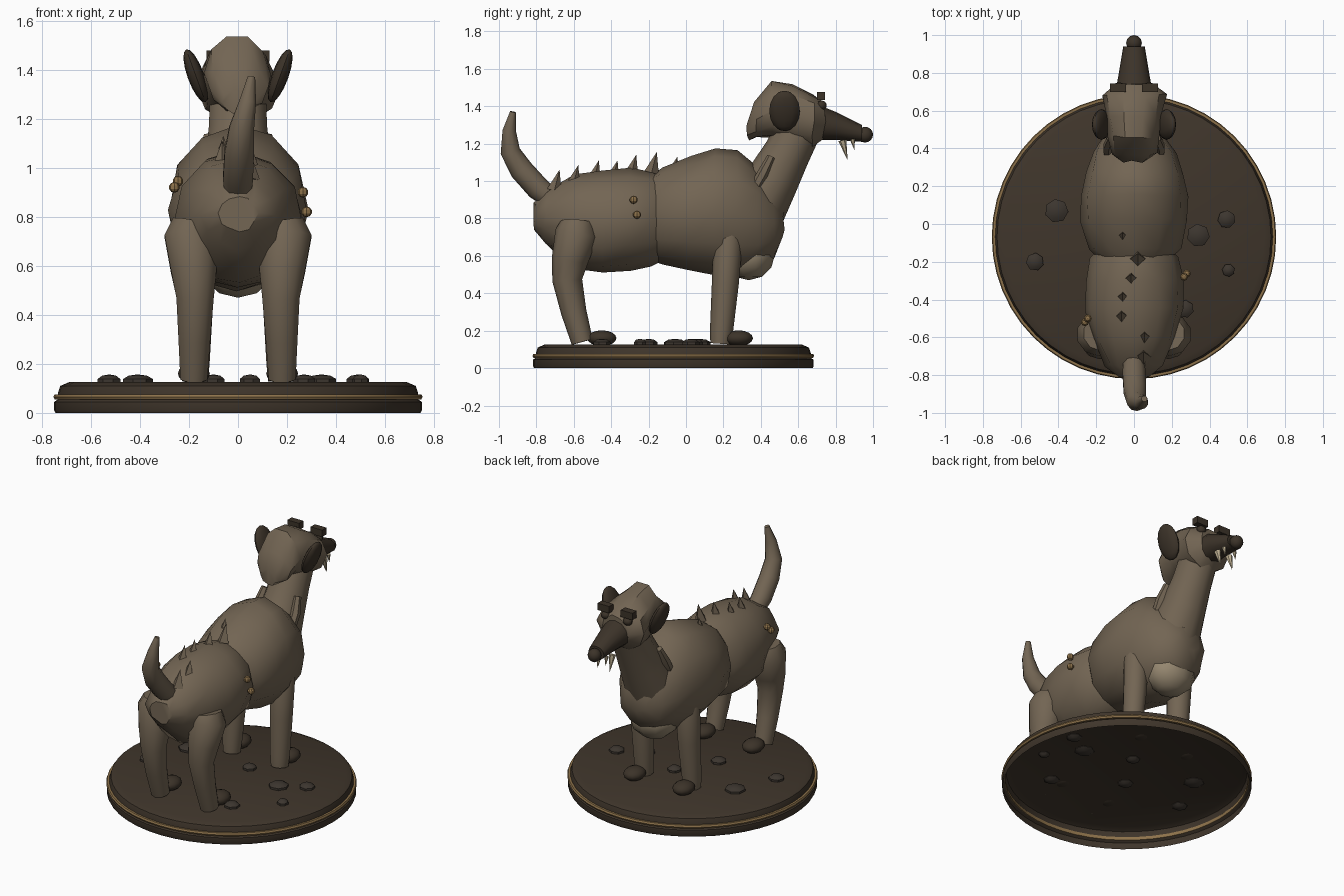
import bpy, bmesh, math, random
from mathutils import Vector, Matrix, Euler

random.seed(4)
if "Cube" in bpy.data.objects:
    bpy.data.objects.remove(bpy.data.objects["Cube"])


def material(name, rgb):
    mat = bpy.data.materials.new(name)
    mat.use_nodes = True
    mat.diffuse_color = (*rgb, 1)
    mat.node_tree.nodes["Principled BSDF"].inputs["Base Color"].default_value = (*rgb, 1)
    return mat


FUR = material("brown_fur", (.17, .13, .087))
DARK = material("dark_brown", (.045, .033, .022))
WOOD = material("dark_wood", (.05, .036, .024))
STONE = material("dark_stone", (.045, .036, .028))
GOLD = material("old_gold", (.27, .17, .07))
PALE = material("pale_fur", (.30, .24, .16))
IVORY = material("ivory", (.5, .42, .28))


def finish(name, bm, mat, angle=40):
    bmesh.ops.recalc_face_normals(bm, faces=bm.faces)
    mesh = bpy.data.meshes.new(name)
    bm.to_mesh(mesh)
    bm.free()
    mesh.materials.append(mat)
    obj = bpy.data.objects.new(name, mesh)
    bpy.context.collection.objects.link(obj)
    if angle:
        bpy.ops.object.select_all(action='DESELECT')
        obj.select_set(True)
        bpy.context.view_layer.objects.active = obj
        bpy.ops.object.shade_smooth_by_angle(angle=math.radians(angle))
    return obj


def skin(bm, rings, capped=True):
    n = len(rings[0])
    for a, b in zip(rings, rings[1:]):
        for i in range(n):
            j = (i + 1) % n
            bm.faces.new((a[i], a[j], b[j], b[i]))
    if capped:
        bm.faces.new(rings[0])
        bm.faces.new(rings[-1])


def body(name, sections, mat=FUR, sides=12, jitter=.008):
    """Loft upright ellipses (y, centre z, half width, half height)."""
    bm = bmesh.new()
    rings = []
    for y, z, rx, rz in sections:
        ring = []
        for i in range(sides):
            a = math.tau * i / sides
            wobble = Vector([random.uniform(-jitter, jitter) for _ in "xyz"])
            ring.append(bm.verts.new(Vector((rx * math.cos(a), y, z + rz * math.sin(a))) + wobble))
        rings.append(ring)
    skin(bm, rings)
    return finish(name, bm, mat)


def limb(name, path, mat=FUR, sides=10):
    """Tapered tube through (x, y, z, radius)."""
    bm = bmesh.new()
    pts = [Vector(p[:3]) for p in path]
    rings = []
    for k, p in enumerate(pts):
        t = (pts[min(k + 1, len(pts) - 1)] - pts[max(k - 1, 0)]).normalized()
        u = t.cross(Vector((1, 0, 0))).normalized()
        v = t.cross(u)
        turn = [math.tau * i / sides for i in range(sides)]
        rings.append([bm.verts.new(p + path[k][3] * (u * math.cos(a) + v * math.sin(a))) for a in turn])
    skin(bm, rings)
    return finish(name, bm, mat)


def place(loc, scale, rot):
    turn = Euler([math.radians(r) for r in rot]).to_matrix().to_4x4()
    return Matrix.Translation(loc) @ turn @ Matrix.Diagonal((*scale, 1))


def ball(name, loc, scale, mat, rot=(0, 0, 0), seg=12, angle=40):
    bm = bmesh.new()
    bmesh.ops.create_uvsphere(bm, u_segments=seg, v_segments=max(5, seg * 2 // 3),
                              radius=1, matrix=place(loc, scale, rot))
    return finish(name, bm, mat, angle)


def spike(name, loc, radius, height, mat, rot=(0, 0, 0), sides=4):
    bm = bmesh.new()
    bmesh.ops.create_cone(bm, cap_ends=True, segments=sides, radius1=radius, radius2=0,
                          depth=height, matrix=place(loc, (1, 1, 1), rot))
    return finish(name, bm, mat, 0)


def lathe(name, profile, mat, sides=48, closed=False):
    bm = bmesh.new()
    rings = []
    for r, z in profile:
        turn = [math.tau * i / sides for i in range(sides)]
        rings.append([bm.verts.new((r * math.cos(a), BASE_Y + r * math.sin(a), z)) for a in turn])
    if closed:
        skin(bm, rings + rings[:1], capped=False)
    else:
        skin(bm, rings, capped=False)
        bm.faces.new(rings[-1])
    return finish(name, bm, mat, 30)


# Round plinth, hollow underneath, with a gold band
BASE_Y = -.068
lathe("plinth", [(.745, 0), (.75, .01), (.75, .045), (.735, .055), (.735, .08),
                 (.725, .11), (.69, .125)], WOOD)
lathe("gold_band", [(.73, .055), (.748, .055), (.753, .065), (.748, .076), (.73, .076)],
      GOLD, closed=True)

# Pebbles
for x, y, r in [(-.41, .07, .066), (-.525, -.2, .05), (.34, -.06, .064), (.49, .025, .05),
                (.5, -.245, .036), (.27, -.45, .05), (-.1, -.2, .05), (.05, .05, .045)]:
    ball("pebble", (x, y, .13), (r, r, .027), STONE, (0, 0, r * 900), seg=7)

# Torso, in two overlapping masses
body("chest", [(-.22, .80, .15, .21), (-.13, .82, .245, .26), (.02, .83, .285, .30),
               (.15, .835, .285, .34), (.27, .83, .26, .335), (.38, .80, .22, .27),
               (.47, .77, .16, .18), (.52, .77, .08, .07)])
body("hindquarters", [(-.81, .81, .08, .07), (-.75, .81, .15, .14), (-.6, .78, .22, .255),
                      (-.45, .78, .262, .275), (-.3, .79, .258, .275), (-.18, .8, .23, .25),
                      (-.06, .8, .12, .2)])
ball("chest_patch", (0, .335, .605), (.16, .14, .135), PALE, seg=10)

# Neck and head
limb("neck", [(0, .36, .84, .17), (0, .47, 1.02, .14), (0, .54, 1.15, .125), (0, .6, 1.27, .12)])
body("head", [(.33, 1.27, .06, .05), (.37, 1.33, .12, .10), (.46, 1.385, .135, .155),
              (.57, 1.355, .15, .165), (.68, 1.325, .17, .145), (.74, 1.325, .1, .1)], sides=10)
body("snout", [(.70, 1.315, .098, .095), (.8, 1.295, .08, .075), (.94, 1.255, .057, .045)],
     DARK, jitter=0)
ball("nose", (0, .958, 1.248), (.042, .042, .042), DARK)

# Tail
limb("tail", [(0, -.70, .89, .055), (0, -.79, .96, .064), (.005, -.88, 1.06, .063),
              (.015, -.94, 1.16, .053), (.04, -.945, 1.27, .036), (.055, -.925, 1.37, .016)])

# Paired parts
for side, s in (("left", 1), ("right", -1)):
    limb(side + "_hind_leg", [(s * .18, -.58, .78, .09), (s * .19, -.585, .72, .115),
                              (s * .18, -.62, .58, .098), (s * .175, -.635, .47, .08),
                              (s * .178, -.6, .3, .068), (s * .18, -.555, .14, .058)])
    limb(side + "_front_leg", [(s * .17, .225, .74, .06), (s * .17, .225, .69, .078),
                               (s * .17, .21, .45, .072), (s * .175, .19, .2, .062),
                               (s * .175, .185, .13, .055)])
    for label, y in (("hind", -.45), ("front", .28)):
        ball(side + "_" + label + "_foot", (s * .18, y, .16), (.065, .078, .042), DARK)
    ball(side + "_ear", (s * .172, .527, 1.375), (.034, .082, .115), DARK, (0, s * 20, 0))
    ball(side + "_eye", (s * .08, .725, 1.405), (.032, .028, .026), DARK, seg=8)
    # Brow block
    bm = bmesh.new()
    bmesh.ops.create_cube(bm, size=1, matrix=place((s * .085, .722, 1.455), (.085, .045, .045), (0, 0, 0)))
    finish(side + "_brow", bm, DARK, 0)
    # Fur lock along the neck
    limb(side + "_neck_lock", [(s * .135, .36, .95, .028), (s * .135, .41, 1.04, .03),
                               (s * .12, .455, 1.13, .022)], sides=6)
    # Fangs
    spike(side + "_fang", (s * .045, .85, 1.165), .022, .11, IVORY, (195, 0, 0), 6)
    spike(side + "_small_fang", (s * .04, .895, 1.195), .014, .06, IVORY, (190, 0, 0), 6)

# Back spikes
for x, y, tip in [(.05, -.69, 1.06), (.055, -.59, 1.085), (-.065, -.48, 1.11), (-.06, -.38, 1.11),
                  (-.015, -.28, 1.14), (.02, -.17, 1.155), (-.06, -.06, 1.13)]:
    spike("back_spike", (x, y, tip - .055), .04, .115, FUR, (-14, 0, 0))

# Gold studs on the flanks
for x, y, z in [(.265, -.28, .90), (.28, -.262, .82), (-.245, -.5, .945), (-.26, -.52, .92)]:
    ball("gold_stud", (x, y, z), (.022, .022, .022), GOLD, seg=8, angle=0)
